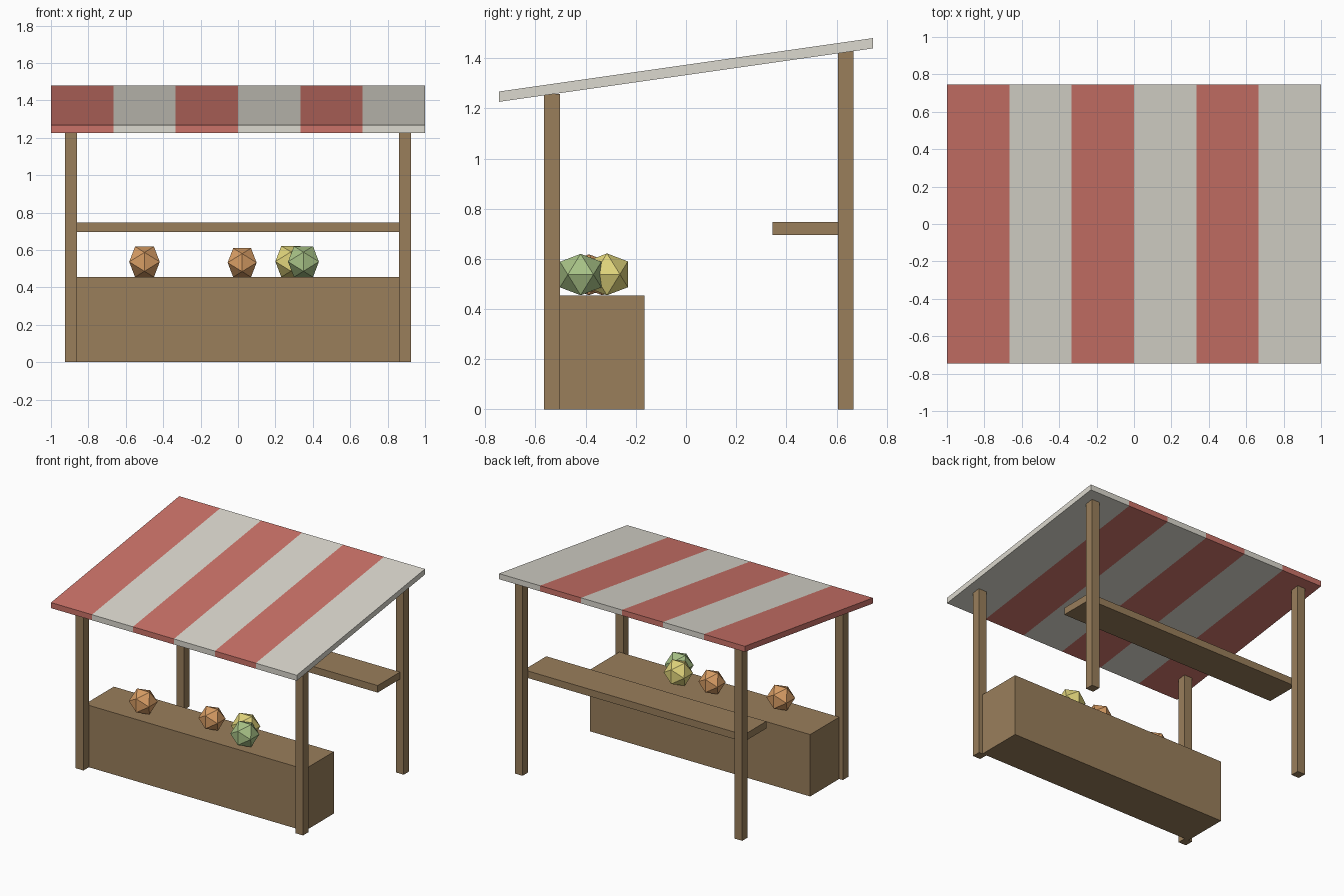
import bpy, bmesh
from math import sqrt

if "Cube" in bpy.data.objects:
    bpy.data.objects.remove(bpy.data.objects["Cube"])


def material(name, rgb):
    m = bpy.data.materials.new(name)
    m.diffuse_color = (*rgb, 1)
    m.use_nodes = True
    m.node_tree.nodes["Principled BSDF"].inputs["Base Color"].default_value = m.diffuse_color
    return m


WOOD = material("wood", (0.32, 0.21, 0.105))
RED = material("red cloth", (0.60, 0.17, 0.14))
WHITE = material("white cloth", (0.71, 0.69, 0.62))
ORANGE = material("orange fruit", (0.69, 0.34, 0.13))
YELLOW = material("yellow fruit", (0.75, 0.66, 0.20))
GREEN = material("green fruit", (0.39, 0.54, 0.24))


def finish(name, bm, *mats):
    bmesh.ops.recalc_face_normals(bm, faces=bm.faces[:])
    mesh = bpy.data.meshes.new(name)
    bm.to_mesh(mesh)
    bm.free()
    for m in mats:
        mesh.materials.append(m)
    ob = bpy.data.objects.new(name, mesh)
    bpy.context.collection.objects.link(ob)
    return ob


def box(name, x, y, z):
    """Wooden box from (min, max) pairs."""
    bm = bmesh.new()
    bmesh.ops.create_cube(bm, size=1)
    for v in bm.verts:
        v.co = [(lo + hi) / 2 + c * (hi - lo) for c, (lo, hi) in zip(v.co, (x, y, z))]
    return finish(name, bm, WOOD)


def fruit(name, x, y, base, r, mat):
    """Icosahedron resting on one of its edges."""
    phi = (1 + sqrt(5)) / 2
    a, b = r / sqrt(1 + phi * phi), r * phi / sqrt(1 + phi * phi)
    bm = bmesh.new()
    for s in (-a, a):
        for t in (-b, b):
            for co in ((s, 0, t), (0, t, s), (t, s, 0)):
                bm.verts.new(co)
    bmesh.ops.convex_hull(bm, input=bm.verts[:])
    ob = finish(name, bm, mat)
    ob.location = (x, y, base + b)


# Sloping striped awning: side profile swept across six stripes
profile = [(-0.745, 1.226), (0.745, 1.439), (0.745, 1.48), (-0.745, 1.267)]
bm = bmesh.new()
rings = [[bm.verts.new((-1 + i / 3, y, z)) for y, z in profile] for i in range(7)]
for i in range(6):
    for j in range(4):
        k = (j + 1) % 4
        f = bm.faces.new((rings[i][j], rings[i][k], rings[i + 1][k], rings[i + 1][j]))
        f.material_index = i % 2
bm.faces.new(rings[0])
bm.faces.new(rings[6]).material_index = 1
finish("awning", bm, RED, WHITE)

# Four posts
for side, x in (("left", (-0.925, -0.862)), ("right", (0.862, 0.925))):
    box(f"front_post_{side}", x, (-0.565, -0.502), (0, 1.258))
    box(f"back_post_{side}", x, (0.605, 0.668), (0, 1.428))

# Counter and back shelf
box("counter", (-0.895, 0.895), (-0.502, -0.165), (0, 0.455))
box("back_shelf", (-0.895, 0.895), (0.345, 0.605), (0.695, 0.747))

# Fruit on the counter
fruit("orange_fruit_1", -0.50, -0.387, 0.455, 0.096, ORANGE)
fruit("orange_fruit_2", 0.022, -0.334, 0.455, 0.091, ORANGE)
fruit("yellow_fruit", 0.283, -0.315, 0.455, 0.098, YELLOW)
fruit("green_fruit", 0.35, -0.42, 0.455, 0.097, GREEN)
